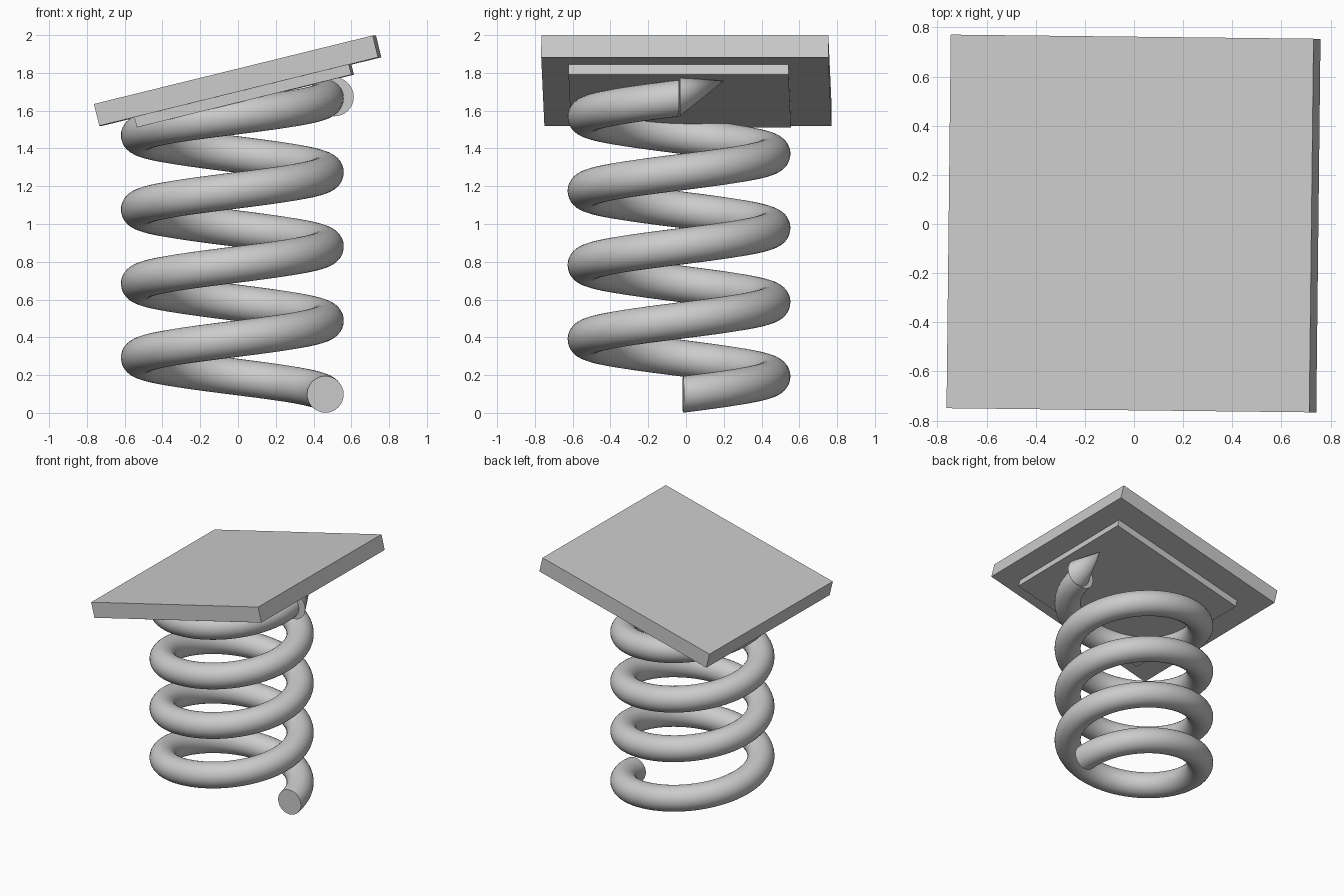
import bpy, bmesh, math
from mathutils import Vector, Matrix

if "Cube" in bpy.data.objects:
    bpy.data.objects.remove(bpy.data.objects["Cube"])

grey = bpy.data.materials.new("light grey")
grey.diffuse_color = (0.6, 0.6, 0.6, 1)
grey.use_nodes = True
grey.node_tree.nodes["Principled BSDF"].inputs["Base Color"].default_value = grey.diffuse_color


def make(name, bm, smooth=None):
    bmesh.ops.recalc_face_normals(bm, faces=bm.faces)
    me = bpy.data.meshes.new(name)
    bm.to_mesh(me)
    bm.free()
    ob = bpy.data.objects.new(name, me)
    bpy.context.collection.objects.link(ob)
    me.materials.append(grey)
    if smooth:
        bpy.ops.object.select_all(action='DESELECT')
        ob.select_set(True)
        bpy.context.view_layer.objects.active = ob
        bpy.ops.object.shade_smooth_by_angle(angle=math.radians(smooth))
    return ob


# Coil spring: a round section swept four turns upward
CX, CY, R, r = -0.03, -0.037, 0.493, 0.097
TURNS, PITCH, STEPS, SIDES = 4, 0.392, 288, 32
bm = bmesh.new()
rings = []
start = math.radians(2.5)
for i in range(STEPS + 1):
    a = start + (TURNS * math.tau - start) * i / STEPS
    z = 0.098 + PITCH * TURNS * i / STEPS
    ring = []
    for k in range(SIDES):
        t = math.tau * k / SIDES
        d = R + r * math.cos(t)
        ring.append(bm.verts.new((CX + d * math.cos(a), CY + d * math.sin(a), z + r * math.sin(t))))
    rings.append(ring)
for lo, hi in zip(rings, rings[1:]):
    for k in range(SIDES):
        n = (k + 1) % SIDES
        bm.faces.new((lo[k], lo[n], hi[n], hi[k]))
bm.faces.new(rings[0])
bm.faces.new(rings[-1])
make("coil_spring", bm, 40)

# Pointed spring end: leaning cone
bm = bmesh.new()
apex = bm.verts.new((0.50, 0.20, 1.757))
base = [bm.verts.new((0.51 + 0.103 * math.cos(math.tau * k / 32), -0.033,
                      1.673 + 0.103 * math.sin(math.tau * k / 32))) for k in range(32)]
bm.faces.new(base)
for k in range(32):
    bm.faces.new((base[k], base[(k + 1) % 32], apex))
make("spring_tip", bm, 40)


# Tilted square plates on top
def plate(name, centre, size):
    bm = bmesh.new()
    bmesh.ops.create_cube(bm, size=1)
    rot = Matrix.Rotation(math.radians(-0.65), 4, 'Z') @ Matrix.Rotation(math.radians(-13.8), 4, 'Y')
    bm.transform(Matrix.Translation(Vector(centre)) @ rot @ Matrix.Diagonal((*size, 1)))
    make(name, bm)


plate("top_plate", (-0.002, 0.002, 1.759), (1.52, 1.52, 0.119))
plate("under_plate", (0.032, -0.033, 1.679), (1.17, 1.165, 0.058))
